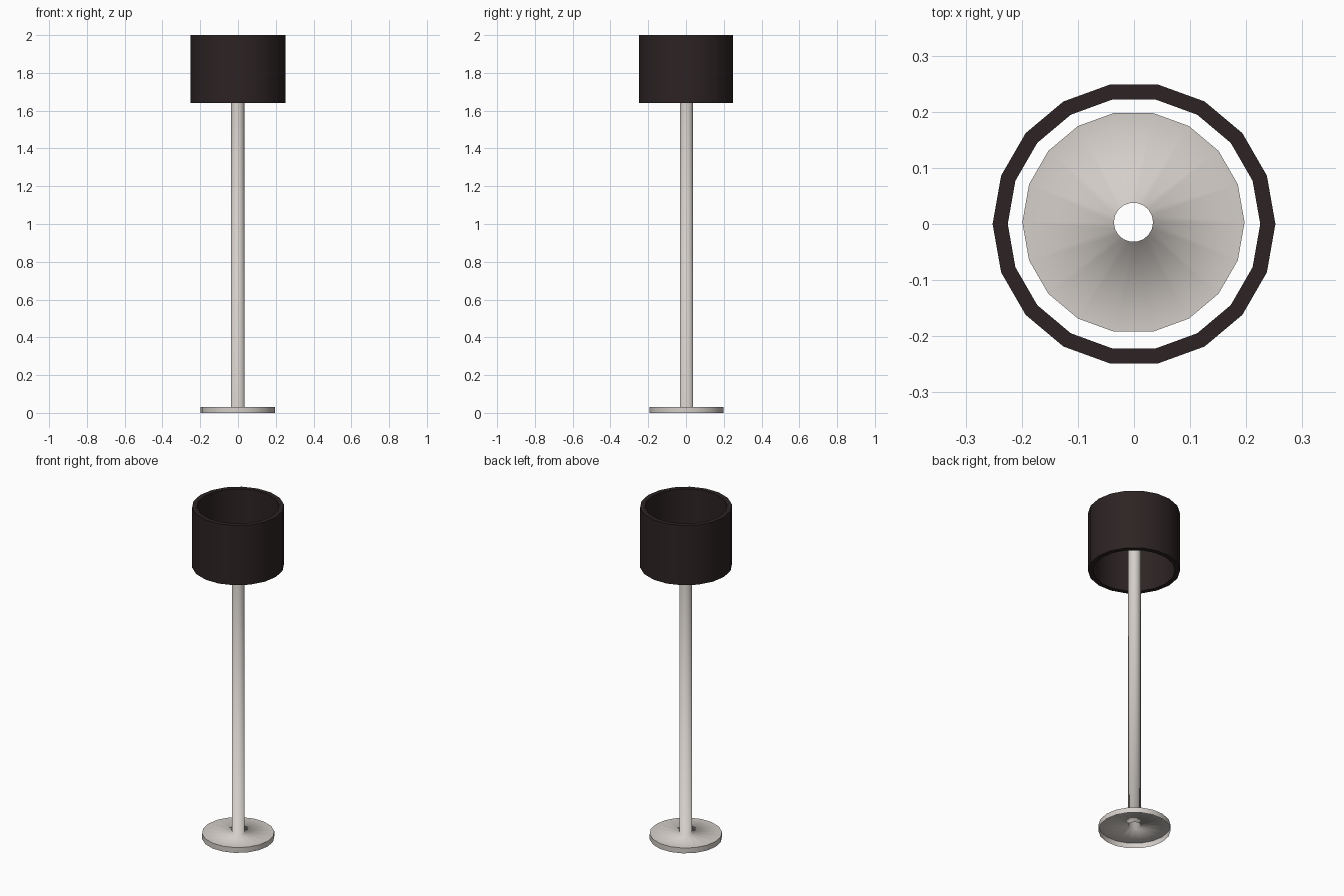
import bpy, bmesh, math

if "Cube" in bpy.data.objects:
    bpy.data.objects.remove(bpy.data.objects["Cube"])

SIDES = 18


def material(name, rgb):
    m = bpy.data.materials.new(name)
    m.diffuse_color = (*rgb, 1.0)
    m.use_nodes = True
    m.node_tree.nodes["Principled BSDF"].inputs["Base Color"].default_value = m.diffuse_color
    return m


def lathe(name, profile, mat, closed=False, sharp_rings=(), center=(0, 0)):
    """Spin a (radius, z) profile, listed with the outside on its left, about z."""
    bm = bmesh.new()
    rings = []
    for r, z in profile:
        rings.append([bm.verts.new((center[0] + r * math.cos(2 * math.pi * i / SIDES),
                                    center[1] + r * math.sin(2 * math.pi * i / SIDES), z))
                      for i in range(SIDES)])
    n = len(rings)
    for k in range(n if closed else n - 1):
        a, b = rings[k], rings[(k + 1) % n]
        for i in range(SIDES):
            j = (i + 1) % SIDES
            bm.faces.new((a[i], a[j], b[j], b[i])).smooth = True
    for k in sharp_rings:
        for i in range(SIDES):
            e = bm.edges.get((rings[k][i], rings[k][(i + 1) % SIDES]))
            e.smooth = False
    me = bpy.data.meshes.new(name)
    bm.to_mesh(me)
    bm.free()
    me.materials.append(mat)
    ob = bpy.data.objects.new(name, me)
    bpy.context.collection.objects.link(ob)
    return ob


metal = material("pale_metal", (0.66, 0.62, 0.585))
fabric = material("dark_brown_fabric", (0.026, 0.017, 0.017))

# Hollow foot disc flowing into the open tubular pole
lathe("base_and_pole",
      [(0.198, 0.0), (0.198, 0.032), (0.035, 0.032), (0.035, 1.82)],
      metal, sharp_rings=(1,), center=(-0.001, 0.003))

# Drum shade: open ring with wall thickness
lathe("lamp_shade",
      [(0.252, 1.64), (0.252, 2.0), (0.225, 2.0), (0.225, 1.64)],
      fabric, closed=True, sharp_rings=(0, 1, 2, 3))
